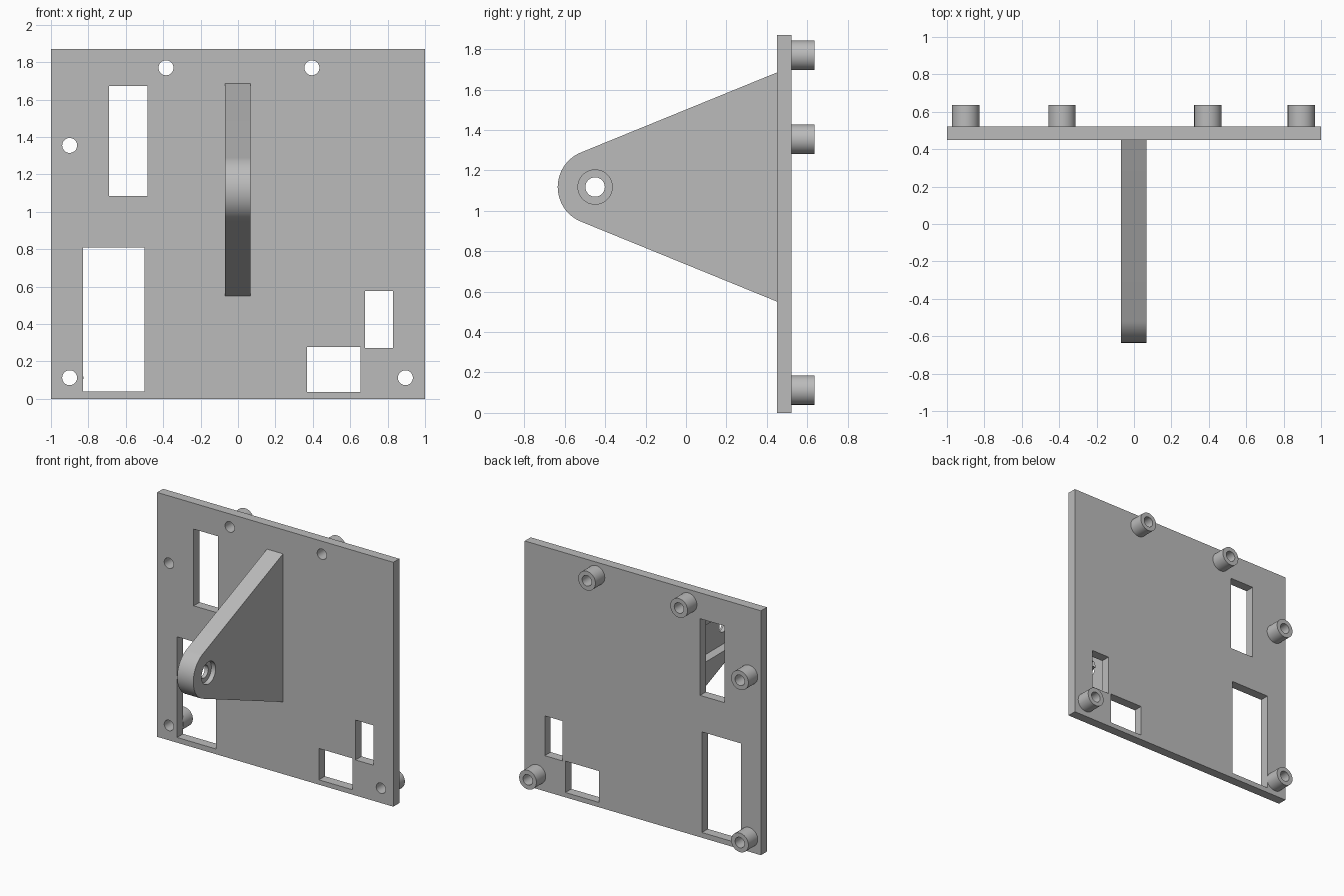
import bpy, bmesh
from math import sin, cos, pi, radians
from mathutils import Vector

if "Cube" in bpy.data.objects:
    bpy.data.objects.remove(bpy.data.objects["Cube"], do_unlink=True)

grey = bpy.data.materials.new("plain grey")
grey.use_nodes = True
grey.diffuse_color = (0.5, 0.5, 0.5, 1)
grey.node_tree.nodes["Principled BSDF"].inputs["Base Color"].default_value = (0.5, 0.5, 0.5, 1)


def arc(cu, cv, r, start=0, end=360, n=48):
    """Points along an arc; a full turn leaves out the repeated point."""
    steps = n if end - start == 360 else n + 1
    angles = [radians(start + (end - start) * i / n) for i in range(steps)]
    return [(cu + r * cos(a), cv + r * sin(a)) for a in angles]


def rect(u0, u1, v0, v1):
    return [(u0, v0), (u1, v0), (u1, v1), (u0, v1)]


def build(name, prisms):
    """Object made of prisms, each (axis, profile, start, end)."""
    bm = bmesh.new()
    for axis, profile, a, b in prisms:
        place = (lambda u, v, d: (u, d, v)) if axis == "y" else (lambda u, v, d: (d, u, v))
        face = bm.faces.new([bm.verts.new(place(u, v, a)) for u, v in profile])
        out = bmesh.ops.extrude_face_region(bm, geom=[face])["geom"]
        moved = [g for g in out if isinstance(g, bmesh.types.BMVert)]
        bmesh.ops.translate(bm, verts=moved, vec=Vector(place(0, 0, b - a)))
    bmesh.ops.recalc_face_normals(bm, faces=bm.faces)
    mesh = bpy.data.meshes.new(name)
    bm.to_mesh(mesh)
    bm.free()
    mesh.materials.append(grey)
    obj = bpy.data.objects.new(name, mesh)
    bpy.context.collection.objects.link(obj)
    return obj


def cut(obj, prisms):
    """Cut each prism out of the object, then smooth the round walls."""
    bpy.ops.object.select_all(action="DESELECT")
    obj.select_set(True)
    bpy.context.view_layer.objects.active = obj
    for prism in prisms:
        cutter = build("cutter", [prism])
        cutter.hide_render = True
        mod = obj.modifiers.new("cut", "BOOLEAN")
        mod.operation = "DIFFERENCE"
        mod.solver = "EXACT"
        mod.object = cutter
        bpy.ops.object.modifier_apply(modifier=mod.name)
        bpy.data.objects.remove(cutter, do_unlink=True)
    bpy.ops.object.shade_smooth_by_angle(angle=radians(30))


front, back, tip = 0.45, 0.522, 0.635
posts = [(-0.385, 1.77), (0.395, 1.77), (-0.9, 1.355), (-0.9, 0.113), (0.895, 0.113)]
windows = [(-0.69, -0.485, 1.085, 1.672), (-0.83, -0.5, 0.04, 0.81),
           (0.37, 0.655, 0.037, 0.277), (0.68, 0.83, 0.272, 0.577)]
bores = [("y", arc(x, z, 0.04, n=32), 0.4, 0.7) for x, z in posts]

# Back plate with windows and screw holes
plate = build("back_plate", [("y", rect(-1, 1, 0, 1.87), front, back)])
cut(plate, [("y", rect(*w), 0.4, 0.6) for w in windows] + bores)

# Hollow standoffs behind the plate
for i, (x, z) in enumerate(posts):
    post = build(f"standoff_{i + 1}", [("y", arc(x, z, 0.073), back, tip)])
    cut(post, [bores[i]])

# Tapered arm with a rounded nose
py, pz = -0.45, 1.118
outline = [(front, 1.685)] + arc(py, pz, 0.185, 112, 248, 32) + [(front, 0.551)]
arm = build("arm", [("x", outline, -0.07, 0.066)])

# Pivot hole, screw head recess on the left, long pocket on the right
pocket = arc(py, pz, 0.14, 90, 270, 24) + [(0.35, pz - 0.14), (0.35, pz + 0.14)]
cut(arm, [("x", pocket, -0.2, 0.0),
          ("x", arc(py, pz, 0.085), 0.03, 0.2),
          ("x", arc(py, pz, 0.048), -0.2, 0.2)])
